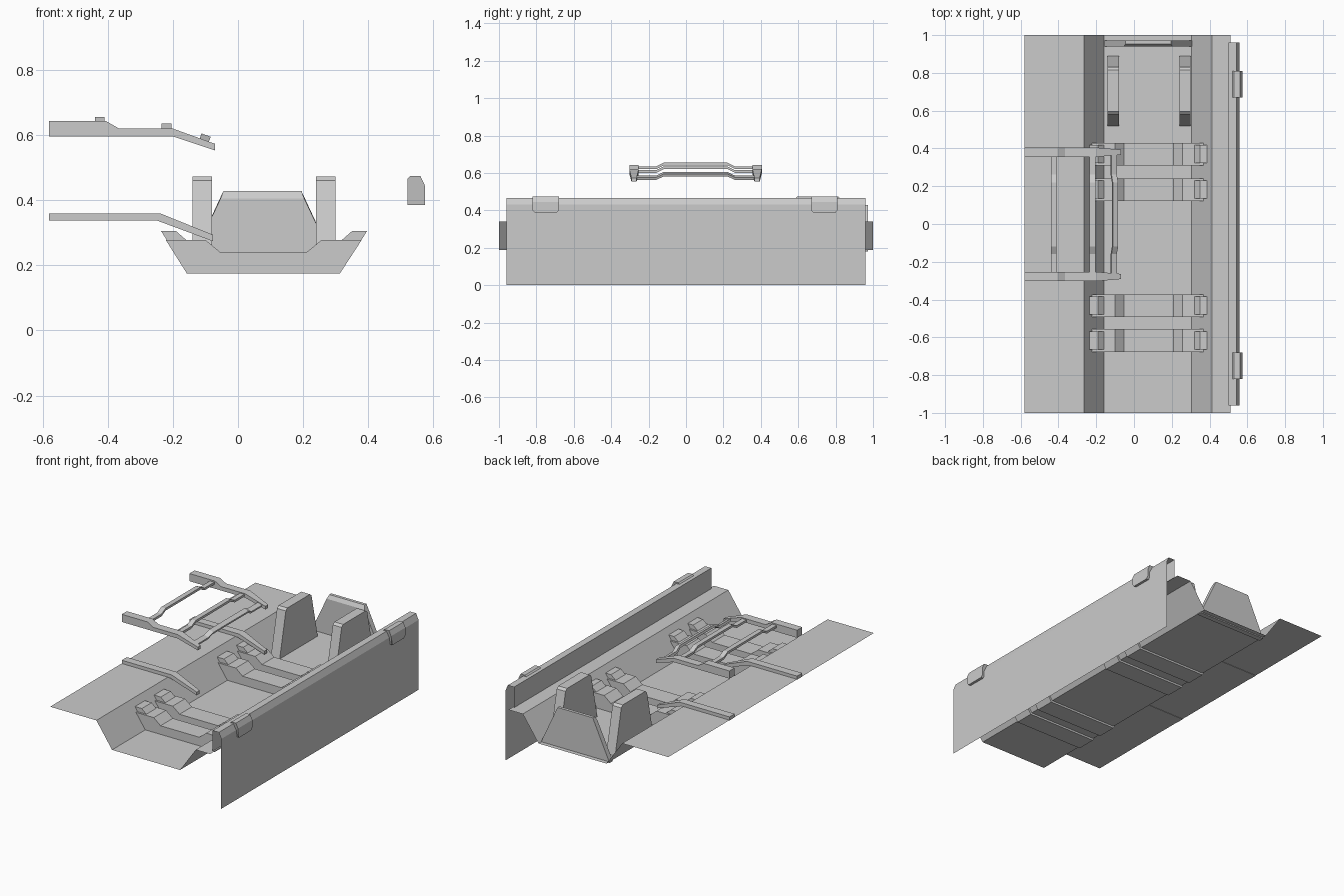
import bpy, bmesh
from mathutils import Matrix, Vector

if "Cube" in bpy.data.objects:
    bpy.data.objects.remove(bpy.data.objects["Cube"])


def extrude(name, profile, lo, hi, axis='Y', closed=True, bevel=0.0):
    """Sweep a 2D profile straight along Y (profile is xz) or X (profile is yz)."""
    def point(p, t):
        return (p[0], t, p[1]) if axis == 'Y' else (t, p[0], p[1])
    bm = bmesh.new()
    a = [bm.verts.new(point(p, lo)) for p in profile]
    b = [bm.verts.new(point(p, hi)) for p in profile]
    n = len(profile)
    for i in range(n if closed else n - 1):
        j = (i + 1) % n
        bm.faces.new((a[i], a[j], b[j], b[i]))
    if closed:
        bm.faces.new(a)
        bm.faces.new(b[::-1])
        bmesh.ops.recalc_face_normals(bm, faces=bm.faces)
    mesh = bpy.data.meshes.new(name)
    bm.to_mesh(mesh)
    bm.free()
    obj = bpy.data.objects.new(name, mesh)
    bpy.context.collection.objects.link(obj)
    return obj


def taper_tip(obj, mid_y, x_from, x_tip, factor):
    """Narrow the beam in y towards its tip."""
    for v in obj.data.vertices:
        if v.co.x > x_from:
            k = (v.co.x - x_from) / (x_tip - x_from)
            v.co.y = mid_y + (v.co.y - mid_y) * (1 + (factor - 1) * k)


# Trench: open sheet with a sunken channel
extrude("trench_ground", [(-0.58, 0.34), (-0.265, 0.34), (-0.158, 0.187),
                          (0.305, 0.187), (0.412, 0.34), (0.51, 0.34)],
        -1, 1, closed=False)

# Side wall: open folded sheet
extrude("side_wall", [(0.50, 0.34), (0.50, 0.467), (0.542, 0.467),
                      (0.558, 0.43), (0.558, 0)], -0.96, 0.96, closed=False)

# Clips over the wall top, with chamfered lower corners
for y in (-0.75, 0.74):
    clip = extrude("wall_clip", [(0.52, 0.385), (0.52, 0.465), (0.53, 0.475), (0.56, 0.475),
                                 (0.574, 0.445), (0.574, 0.40), (0.574, 0.385)],
                   y - 0.07, y + 0.07)
    for v in clip.data.vertices:
        if v.co.z < 0.39:
            v.co.y = y + (v.co.y - y) * 0.8

# Cross sleepers with raised end caps
for y in (0.37, 0.182, -0.432, -0.617):
    extrude("sleeper", [(-0.157, 0.175), (0.313, 0.175), (0.38, 0.278), (0.257, 0.278),
                        (0.21, 0.24), (-0.054, 0.24), (-0.10, 0.278), (-0.222, 0.278)],
            y - 0.06, y + 0.06)
    for s in (-1, 1):
        cap = [(0.08 + s * dx, z) for dx, z in
               ((0.237, 0.276), (0.27, 0.305), (0.316, 0.305), (0.298, 0.276))]
        extrude("sleeper_cap", cap, y - 0.048, y + 0.048)

# Upright buffers
for x in (-0.11, 0.27):
    extrude("buffer", [(0.52, 0.187), (0.58, 0.46), (0.595, 0.473), (0.815, 0.473),
                       (0.83, 0.46), (0.89, 0.187)], x - 0.03, x + 0.03, axis='X')

# End plate: trapezoid with chamfered front top edge
plate = extrude("end_plate", [(0.94, 0.18), (0.94, 0.405), (0.953, 0.428), (0.972, 0.428),
                              (0.972, 0.18)], -1, 1, axis='X')
for v in plate.data.vertices:
    half = 0.12 + 0.112 * (0.428 - v.co.z) / 0.241
    if v.co.y < 0.95 and v.co.z > 0.3:
        half -= 0.002
    v.co.x = 0.075 + half * v.co.x

# Two pairs of cranked beams
for y in (0.38, -0.278):
    low = extrude("lower_beam", [(-0.58, 0.338), (-0.25, 0.338), (-0.077, 0.274),
                                 (-0.077, 0.294), (-0.24, 0.36), (-0.58, 0.36)],
                  y - 0.025, y + 0.025)
    taper_tip(low, y, -0.25, -0.077, 0.55)
    top = extrude("upper_beam", [(-0.58, 0.596), (-0.2, 0.596), (-0.07, 0.553), (-0.07, 0.573),
                                 (-0.2, 0.62), (-0.365, 0.62), (-0.405, 0.643), (-0.58, 0.643)],
                  y - 0.025, y + 0.025)
    taper_tip(top, y, -0.2, -0.07, 0.55)

# Cross bars with a raised middle; the last follows the beam slope
half_path = [(-0.32, -0.02), (-0.21, -0.02), (-0.17, 0)]
bar_top = half_path + [(-y, z) for y, z in reversed(half_path)]
bar = bar_top + [(y, z - 0.014) for y, z in reversed(bar_top)]
for x, z, tilt in ((-0.425, 0.655, 0), (-0.22, 0.635, 0), (-0.098, 0.6, 0.35)):
    obj = extrude("cross_bar", bar, -0.015, 0.015, axis='X')
    obj.data.transform(Matrix.Translation(Vector((x, 0.051, z))) @ Matrix.Rotation(tilt, 4, 'Y'))
